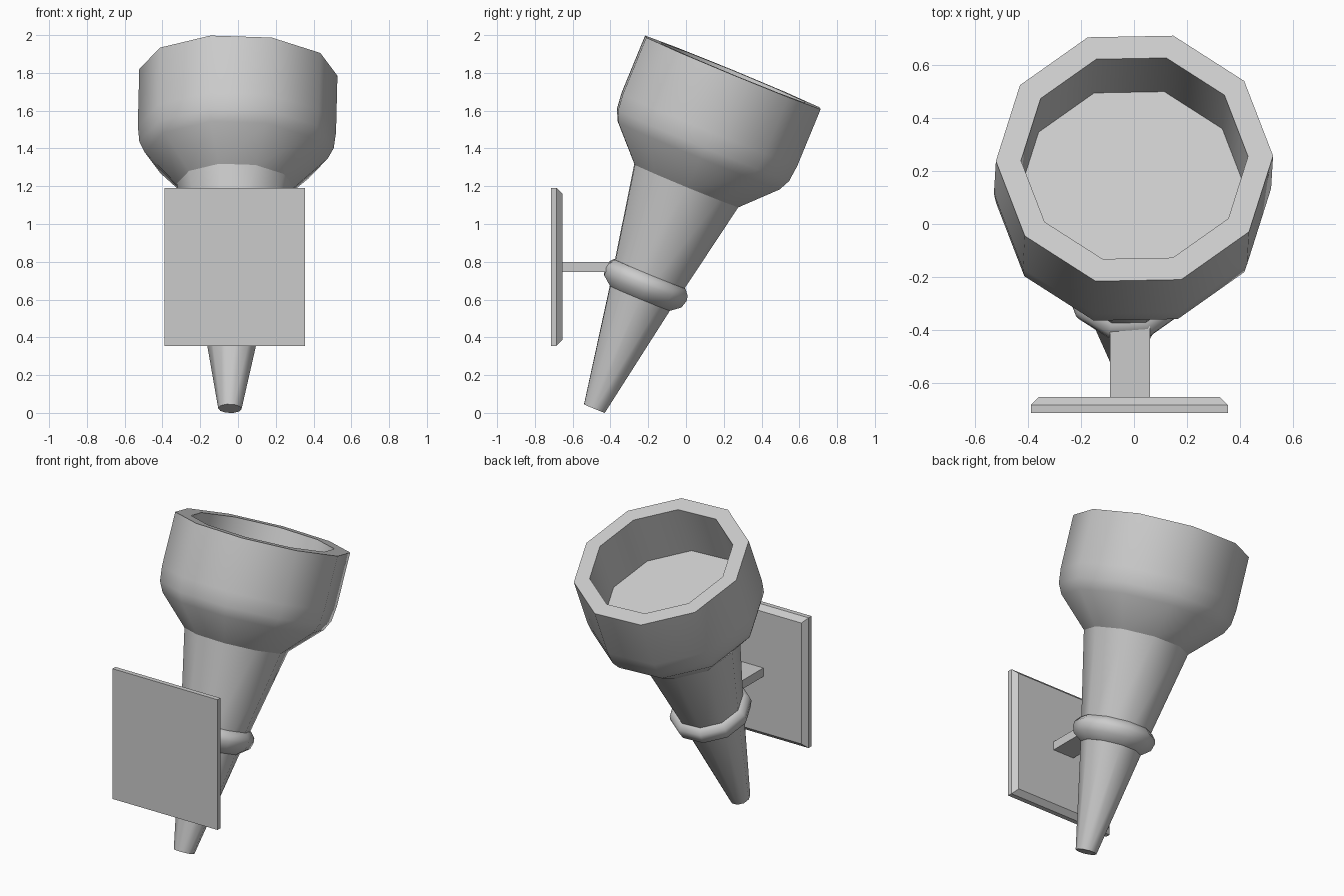
import bpy, bmesh
from math import cos, sin, radians
from mathutils import Vector, Matrix

if "Cube" in bpy.data.objects:
    bpy.data.objects.remove(bpy.data.objects["Cube"], do_unlink=True)

SIDES = 10

grey = bpy.data.materials.new("plain grey")
grey.use_nodes = True
colour = (0.6, 0.6, 0.6, 1)
grey.diffuse_color = colour
grey.node_tree.nodes["Principled BSDF"].inputs["Base Color"].default_value = colour

# Leaning frame of the torch: origin at the foot, local z along the shaft
foot, rim = Vector((-0.043, -0.485, 0.023)), Vector((0.002, 0.25, 1.807))
axis = (rim - foot).normalized()
side = (Vector((1, 0, 0)) - axis * axis.x).normalized()
lean = Matrix((side, axis.cross(side), axis)).transposed().to_4x4()
lean.translation = foot


def finish(name, bm, smooth=0):
    bmesh.ops.recalc_face_normals(bm, faces=bm.faces)
    mesh = bpy.data.meshes.new(name)
    bm.to_mesh(mesh)
    bm.free()
    mesh.materials.append(grey)
    ob = bpy.data.objects.new(name, mesh)
    bpy.context.collection.objects.link(ob)
    if smooth:
        bpy.ops.object.select_all(action='DESELECT')
        ob.select_set(True)
        bpy.context.view_layer.objects.active = ob
        bpy.ops.object.shade_smooth_by_angle(angle=radians(smooth))
    return ob


def lathe(name, profile, closed=False):
    """Spin (radius, height) points round the shaft; cap the ends unless closed."""
    bm = bmesh.new()
    rings = []
    for r, h in profile:
        angles = [radians(360 * k / SIDES + 1.7) for k in range(SIDES)]
        rings.append([bm.verts.new((r * cos(a), r * sin(a), h)) for a in angles])
    pairs = list(zip(rings, rings[1:]))
    if closed:
        pairs.append((rings[-1], rings[0]))
    else:
        bm.faces.new(rings[0])
        bm.faces.new(rings[-1])
    for low, high in pairs:
        for k in range(SIDES):
            n = (k + 1) % SIDES
            bm.faces.new((low[k], low[n], high[n], high[k]))
    bm.transform(lean)
    return finish(name, bm, 40)


def box(name, lo, hi, inset=0, step=0):
    """Box; with an inset, its +y edge is chamfered over the last step."""
    bm = bmesh.new()
    bmesh.ops.create_cube(bm, size=1)
    for v in bm.verts:
        v.co = [lo[i] if v.co[i] < 0 else hi[i] for i in range(3)]
    if inset:
        back = max(bm.faces, key=lambda f: f.calc_center_median().y)
        bmesh.ops.inset_region(bm, faces=[back], thickness=inset, use_even_offset=True)
        bmesh.ops.translate(bm, verts=back.verts, vec=(0, step, 0))
    return finish(name, bm)


# Tapered shaft, collar and hollow bowl
lathe("shaft", [(0.062, 0), (0.18, 0.635), (0.311, 1.277)])
lathe("collar", [(0.16, 0.635), (0.18, 0.632), (0.232, 0.672), (0.244, 0.715),
                 (0.24, 0.74), (0.215, 0.77), (0.17, 0.78)], closed=True)
lathe("bowl", [(0.311, 1.277), (0.485, 1.45), (0.515, 1.51), (0.525, 1.6),
               (0.525, 1.925), (0.43, 1.925), (0.43, 1.59)])

# Wall plate and the arm that holds the shaft
box("wall_plate", (-0.39, -0.715, 0.355), (0.355, -0.685, 1.19), 0.03, 0.03)
box("support_arm", (-0.09, -0.66, 0.745), (0.06, -0.32, 0.8))
